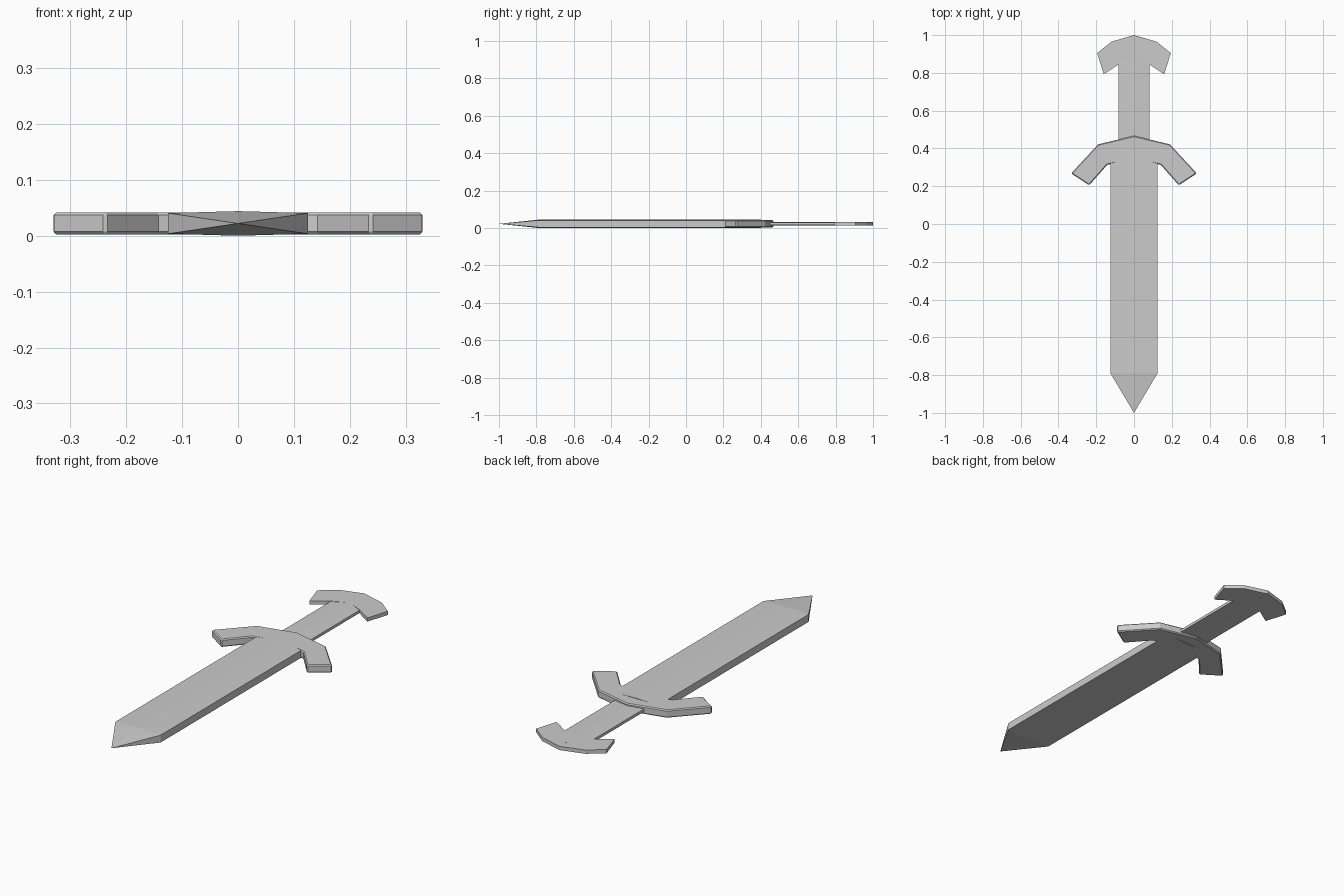
import bpy, bmesh, math

if "Cube" in bpy.data.objects:
    bpy.data.objects.remove(bpy.data.objects["Cube"])

MID = 0.022  # height of the sword's middle plane


def finish(name, bm, bevel=0.0):
    bmesh.ops.recalc_face_normals(bm, faces=bm.faces)
    mesh = bpy.data.meshes.new(name)
    bm.to_mesh(mesh)
    bm.free()
    ob = bpy.data.objects.new(name, mesh)
    bpy.context.collection.objects.link(ob)
    if bevel:
        mod = ob.modifiers.new("Bevel", "BEVEL")
        mod.width = bevel
        mod.segments = 1
        mod.limit_method = "ANGLE"
        mod.angle_limit = math.radians(60)
    return ob


def arch(name, half, thick, bevel):
    """Plate from a half outline (first and last points on x = 0), mirrored and extruded."""
    outline = half + [(-x, y) for x, y in half[-2:0:-1]]
    bm = bmesh.new()
    face = bm.faces.new([bm.verts.new((x, y, MID - thick)) for x, y in outline])
    new = bmesh.ops.extrude_face_region(bm, geom=[face])["geom"]
    top = [v for v in new if isinstance(v, bmesh.types.BMVert)]
    bmesh.ops.translate(bm, verts=top, vec=(0, 0, 2 * thick))
    return finish(name, bm, bevel)


def ridged_bar(name, half_w, edge, ridge, y0, y1, tip=None):
    """Six-sided bar with a shallow centre ridge, optionally closed to a point."""
    section = [(-half_w, -edge), (0, -ridge), (half_w, -edge),
               (half_w, edge), (0, ridge), (-half_w, edge)]
    bm = bmesh.new()
    front, back = [[bm.verts.new((x, y, MID + z)) for x, z in section] for y in (y0, y1)]
    point = bm.verts.new((0, tip, MID)) if tip is not None else None
    for i in range(6):
        j = (i + 1) % 6
        bm.faces.new((front[i], front[j], back[j], back[i]))
        if point:
            bm.faces.new((point, front[j], front[i]))
    bm.faces.new(back)
    if not point:
        bm.faces.new(front)
    return finish(name, bm)


# Blade with pointed tip
ridged_bar("blade", 0.125, 0.0185, 0.022, -0.79, 0.40, tip=-1.0)

# Grip
ridged_bar("grip", 0.081, 0.007, 0.010, 0.38, 0.95)

# Swept crossguard
arch("crossguard", [(0, 0.467), (0.19, 0.422), (0.333, 0.268), (0.237, 0.205),
                    (0.142, 0.313), (0, 0.346)], 0.0197, 0.005)

# Arched pommel
arch("pommel", [(0, 1.0), (0.12, 0.965), (0.195, 0.905), (0.16, 0.793),
                (0.081, 0.845), (0, 0.88)], 0.0095, 0.0)
